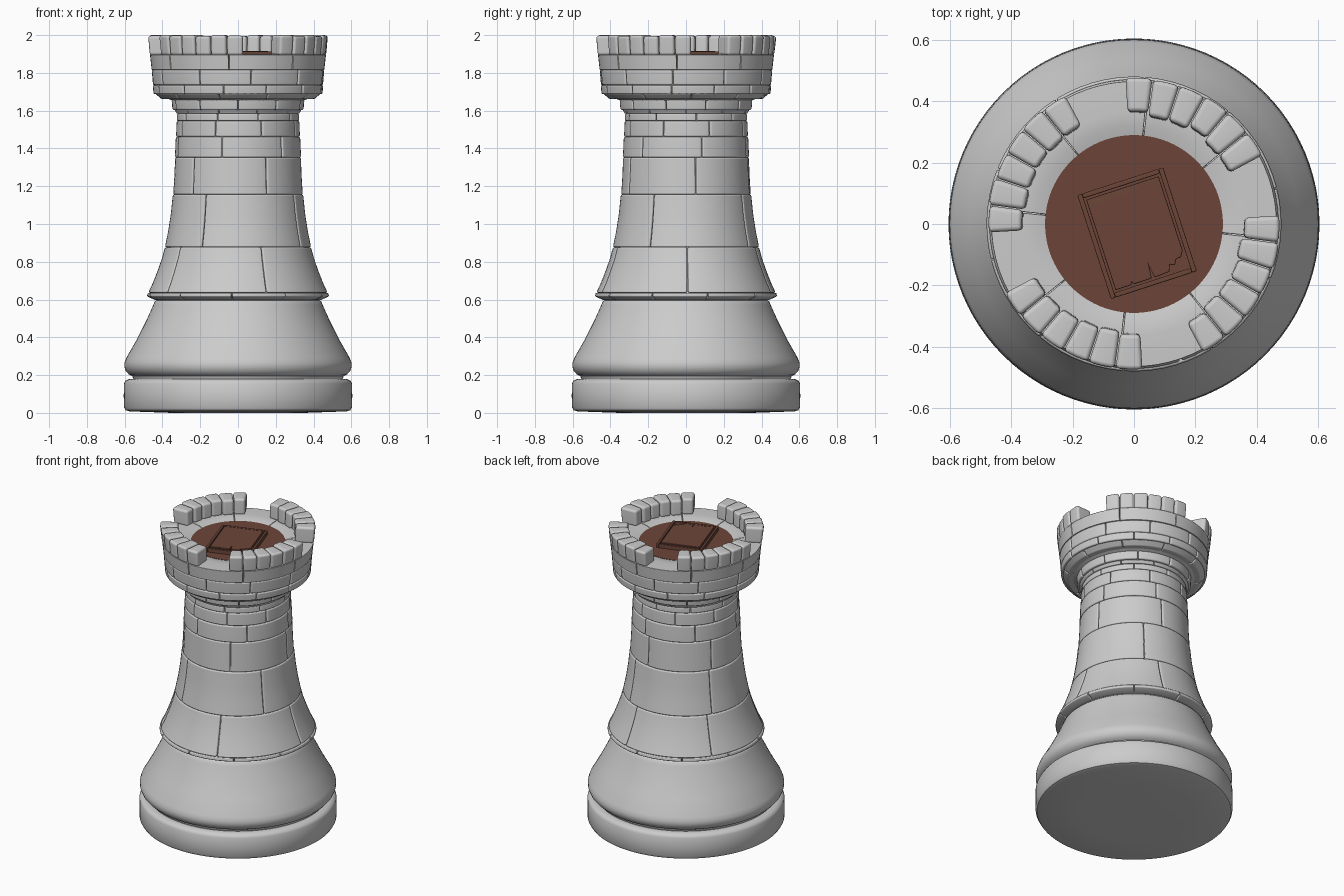
import bpy, bmesh, math, random
from mathutils import Matrix

if "Cube" in bpy.data.objects:
    bpy.data.objects.remove(bpy.data.objects["Cube"])

random.seed(4)
wood = bpy.data.materials.new("brown_wood")
wood.diffuse_color = (0.15, 0.06, 0.04, 1)
wood.use_nodes = True
wood.node_tree.nodes["Principled BSDF"].inputs["Base Color"].default_value = wood.diffuse_color


def finish(bm, name, bevel=0, mat=None):
    bmesh.ops.recalc_face_normals(bm, faces=bm.faces)
    me = bpy.data.meshes.new(name)
    bm.to_mesh(me)
    bm.free()
    ob = bpy.data.objects.new(name, me)
    bpy.context.collection.objects.link(ob)
    if mat:
        me.materials.append(mat)
    bpy.ops.object.select_all(action='DESELECT')
    ob.select_set(True)
    bpy.context.view_layer.objects.active = ob
    if bevel:
        for p in me.polygons:
            p.use_smooth = True
        b = ob.modifiers.new("rounded_edges", 'BEVEL')
        b.width, b.segments, b.limit_method = bevel, 3, 'ANGLE'
        ob.modifiers.new("even_shading", 'WEIGHTED_NORMAL')
    else:
        bpy.ops.object.shade_smooth_by_angle(angle=math.radians(40))
    return ob


def lathe(name, profile, mat=None, seg=96):
    """Spin a profile that starts and ends on the axis."""
    bm = bmesh.new()
    vs = [bm.verts.new((r, 0, z)) for r, z in profile]
    es = [bm.edges.new(p) for p in zip(vs, vs[1:])]
    bmesh.ops.spin(bm, geom=vs + es, axis=(0, 0, 1), cent=(0, 0, 0),
                   angle=2 * math.pi, steps=seg, use_duplicate=False)
    bmesh.ops.remove_doubles(bm, verts=bm.verts, dist=1e-5)
    return finish(bm, name, 0, mat)


def block(bm, section, a0, a1):
    """Curved stone: sweep a closed (r, z) section between two angles."""
    n = max(2, round((a1 - a0) / 5))
    rings = []
    for i in range(n + 1):
        a = math.radians(a0 + (a1 - a0) * i / n)
        rings.append([bm.verts.new((r * math.cos(a), r * math.sin(a), z)) for r, z in section])
    m = len(section)
    for p, q in zip(rings, rings[1:]):
        for j in range(m):
            k = (j + 1) % m
            bm.faces.new((p[j], p[k], q[k], q[j]))
    bm.faces.new(rings[0])
    bm.faces.new(rings[-1][::-1])


def course(name, outer, inner, count, offset, bevel=0.009):
    """Ring of equal stones; outer is the visible profile, bottom to top."""
    section = [(inner, outer[0][1])] + outer + [(inner, outer[-1][1])]
    gap = math.degrees(0.002 / outer[0][0])
    step = 360 / count
    bm = bmesh.new()
    for i in range(count):
        a = offset + i * step
        block(bm, section, a + gap, a + step - gap)
    return finish(bm, name, bevel)


# Foot disc and flared plinth
lathe("foot_disc", [(0, 0), (0.35, 0), (0.575, 0.008), (0.595, 0.014), (0.604, 0.03),
                    (0.605, 0.09), (0.604, 0.155), (0.596, 0.17), (0.58, 0.178),
                    (0.56, 0.18), (0, 0.18)])
lathe("plinth", [(0, 0.17), (0.55, 0.17), (0.56, 0.195), (0.578, 0.204), (0.594, 0.222),
                 (0.602, 0.245), (0.601, 0.265), (0.592, 0.29), (0.535, 0.39), (0.485, 0.49),
                 (0.449, 0.57), (0.442, 0.588), (0.43, 0.598), (0, 0.598)])

# Solid core that closes the joints between stones
lathe("core", [(0, 0.58), (0.42, 0.58), (0.455, 0.625), (0.45, 0.65), (0.37, 0.87), (0.33, 1.15),
               (0.32, 1.35), (0.315, 1.5), (0.305, 1.58), (0.325, 1.61), (0.335, 1.65),
               (0.395, 1.67), (0.432, 1.70), (0.44, 1.82), (0.44, 1.87), (0.27, 1.87), (0, 1.87)])

# Shaft courses: name, outer profile, inner radius, stones, first joint angle, bevel
for args in [
    ("shaft_ledge", [(0.44, 0.598), (0.482, 0.617), (0.478, 0.636)], 0.38, 10, 14, 0.005),
    ("shaft_course_1", [(0.475, 0.636), (0.45, 0.69), (0.424, 0.757), (0.402, 0.82),
                        (0.387, 0.877)], 0.33, 5, 1),
    ("shaft_course_2", [(0.387, 0.877), (0.37, 0.96), (0.356, 1.05), (0.345, 1.156)], 0.29, 4, 60),
    ("shaft_course_3", [(0.343, 1.156), (0.337, 1.25), (0.333, 1.352)], 0.27, 5, 9),
    ("shaft_course_4", [(0.334, 1.352), (0.329, 1.462)], 0.27, 6, 15),
    ("shaft_course_5", [(0.328, 1.462), (0.325, 1.546)], 0.27, 8, 23),
    ("shaft_course_6", [(0.324, 1.546), (0.322, 1.585)], 0.27, 9, 10, 0.007),
    ("neck_fillet", [(0.325, 1.585), (0.335, 1.604)], 0.27, 10, 0, 0.004),
    ("neck_ring", [(0.347, 1.604), (0.352, 1.66)], 0.27, 10, 18, 0.008),
    ("crown_corbel", [(0.405, 1.662), (0.438, 1.69)], 0.3, 10, 4, 0.006),
    ("crown_course_1", [(0.447, 1.687), (0.451, 1.735)], 0.36, 12, 20, 0.008),
    ("crown_course_2", [(0.45, 1.735), (0.457, 1.816)], 0.37, 10, 27),
]:
    course(*args)

# Top course reaches inward to form the walkway
course("crown_walkway", [(0.457, 1.816), (0.466, 1.897), (0.365, 1.9), (0.32, 1.894),
                         (0.283, 1.884)], 0.28, 8, 39, 0.008)

# Battlements: four groups of six rounded stones
bm = bmesh.new()
step = 65.5 / 6
for g in range(4):
    for i in range(6):
        a = 28 + 90 * g + i * step
        ri = 0.352 + random.uniform(-0.008, 0.008)
        top = 2.0 - random.uniform(0, 0.006) * (i % 2)
        ro = random.uniform(-0.004, 0.002)
        block(bm, [(ri + 0.004, 1.893), (0.467, 1.893), (0.478 + ro, top), (ri + 0.008, top)],
              a + 0.2, a + step - 0.2)
finish(bm, "battlement_stones", 0.015)

# Timber floor
lathe("timber_floor", [(0, 1.86), (0.29, 1.86), (0.29, 1.888), (0, 1.888)], wood)

# Trapdoor: raised frame and a chipped panel, turned on the floor
place = Matrix.Translation((0.01, -0.03, 0)) @ Matrix.Rotation(math.radians(18), 4, 'Z')


def slab(name, points, z0, z1, bevel):
    bm = bmesh.new()
    f = bm.faces.new([bm.verts.new((x, y, z0)) for x, y in points])
    ext = bmesh.ops.extrude_face_region(bm, geom=[f])
    for v in ext["geom"]:
        if isinstance(v, bmesh.types.BMVert):
            v.co.z = z1
    ob = finish(bm, name, bevel, wood)
    ob.matrix_world = place
    return ob


def rect(x0, y0, x1, y1):
    return [(x0, y0), (x1, y0), (x1, y1), (x0, y1)]


W, L, T = 0.147, 0.178, 0.016
for s, side in ((-1, "left"), (1, "right")):
    slab(f"trapdoor_frame_{side}", rect(s * W - T * (s > 0), -L, s * W + T * (s < 0), L),
         1.88, 1.914, 0.004)
for s, end in ((-1, "front"), (1, "back")):
    slab(f"trapdoor_frame_{end}", rect(-W + T, s * L - T * (s > 0), W - T, s * L + T * (s < 0)),
         1.88, 1.914, 0.004)
slab("trapdoor_panel", [(-0.124, -0.155), (-0.07, -0.155), (-0.066, -0.146), (-0.06, -0.155),
                        (0.0, -0.155), (0.004, -0.115), (0.01, -0.155), (0.062, -0.152),
                        (0.07, -0.13), (0.085, -0.138), (0.095, -0.12), (0.112, -0.118),
                        (0.124, -0.1), (0.124, 0.155), (-0.124, 0.155)], 1.88, 1.917, 0.003)
